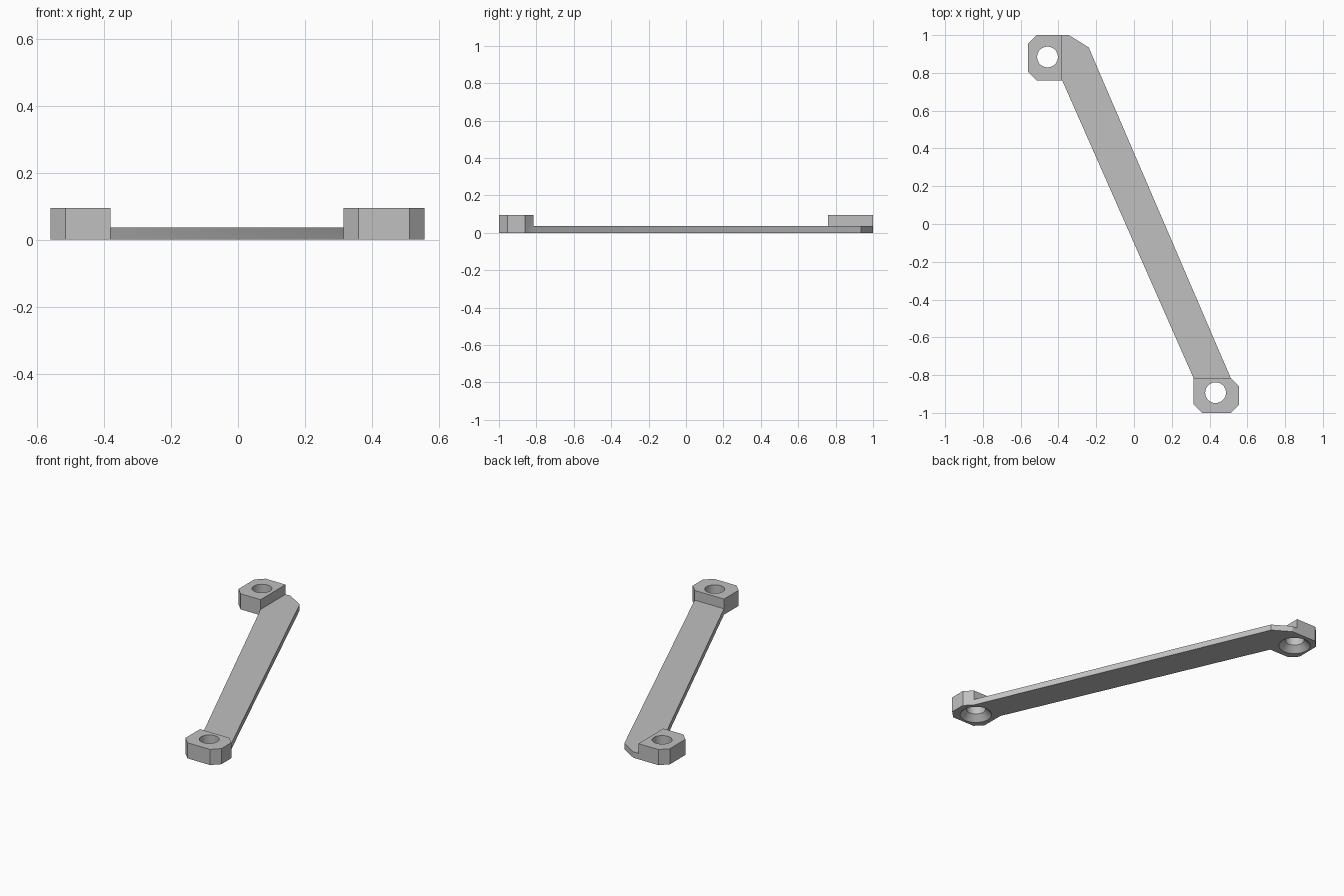
import bpy
import bmesh
from math import radians

cube = bpy.data.objects.get("Cube")
if cube:
    bpy.data.objects.remove(cube, do_unlink=True)

PAD_TOP = 0.095
STRAP_TOP = 0.036
HOLE_R = 0.055
SINK_R = 0.09
SINK_DEPTH = 0.036

grey = bpy.data.materials.new("light grey")
grey.use_nodes = True
grey.diffuse_color = (0.53, 0.53, 0.53, 1)
grey.node_tree.nodes["Principled BSDF"].inputs["Base Color"].default_value = grey.diffuse_color


def add_object(name, bm):
    bmesh.ops.recalc_face_normals(bm, faces=bm.faces)
    mesh = bpy.data.meshes.new(name)
    bm.to_mesh(mesh)
    bm.free()
    mesh.materials.append(grey)
    obj = bpy.data.objects.new(name, mesh)
    bpy.context.collection.objects.link(obj)
    return obj


def prism(name, outline, height):
    """Extrude a plan outline up from the ground."""
    bm = bmesh.new()
    face = bm.faces.new([bm.verts.new((x, y, 0)) for x, y in outline])
    grown = bmesh.ops.extrude_face_region(bm, geom=[face])["geom"]
    top = [v for v in grown if isinstance(v, bmesh.types.BMVert)]
    bmesh.ops.translate(bm, verts=top, vec=(0, 0, height))
    return add_object(name, bm)


def screw_cutter(name, x, y):
    """Straight hole that flares into a countersink at the underside."""
    bm = bmesh.new()
    slope = (SINK_R - HOLE_R) / SINK_DEPTH
    below = 0.02
    profile = [(SINK_R + slope * below, -below), (HOLE_R, SINK_DEPTH), (HOLE_R, PAD_TOP + below)]
    rings = []
    for r, z in profile:
        ring = bmesh.ops.create_circle(bm, segments=48, radius=r)["verts"]
        bmesh.ops.translate(bm, verts=ring, vec=(x, y, z))
        rings.append(ring)
    n = len(rings[0])
    for low, high in zip(rings, rings[1:]):
        for i in range(n):
            j = (i + 1) % n
            bm.faces.new((low[i], low[j], high[j], high[i]))
    bm.faces.new(rings[0])
    bm.faces.new(rings[-1])
    return add_object(name, bm)


def boolean(target, tool, operation):
    """Apply a boolean and discard the tool."""
    mod = target.modifiers.new(operation.lower(), 'BOOLEAN')
    mod.operation = operation
    mod.solver = 'EXACT'
    mod.object = tool
    bpy.ops.object.select_all(action='DESELECT')
    target.select_set(True)
    bpy.context.view_layer.objects.active = target
    bpy.ops.object.modifier_apply(modifier=mod.name)
    bpy.data.objects.remove(tool, do_unlink=True)


# Thin diagonal strap
bracket = prism("strap_bracket", [
    (-0.38, 0.76), (0.315, -0.815), (0.512, -0.815),
    (-0.24, 0.935), (-0.345, 1.0), (-0.38, 1.0)], STRAP_TOP)

# Thick mounting pads with clipped corners
back_pad = prism("back_pad", [
    (-0.38, 0.76), (-0.38, 1.0), (-0.515, 1.0),
    (-0.56, 0.955), (-0.56, 0.805), (-0.515, 0.76)], PAD_TOP)
front_pad = prism("front_pad", [
    (0.315, -0.815), (0.315, -0.955), (0.36, -1.0), (0.512, -1.0),
    (0.557, -0.955), (0.557, -0.86), (0.512, -0.815)], PAD_TOP)

for pad in (back_pad, front_pad):
    boolean(bracket, pad, 'UNION')

# Countersunk screw holes
for name, x, y in (("back_hole", -0.458, 0.884), ("front_hole", 0.432, -0.893)):
    boolean(bracket, screw_cutter(name, x, y), 'DIFFERENCE')

bracket.select_set(True)
bpy.context.view_layer.objects.active = bracket
bpy.ops.object.shade_smooth_by_angle(angle=radians(30))
